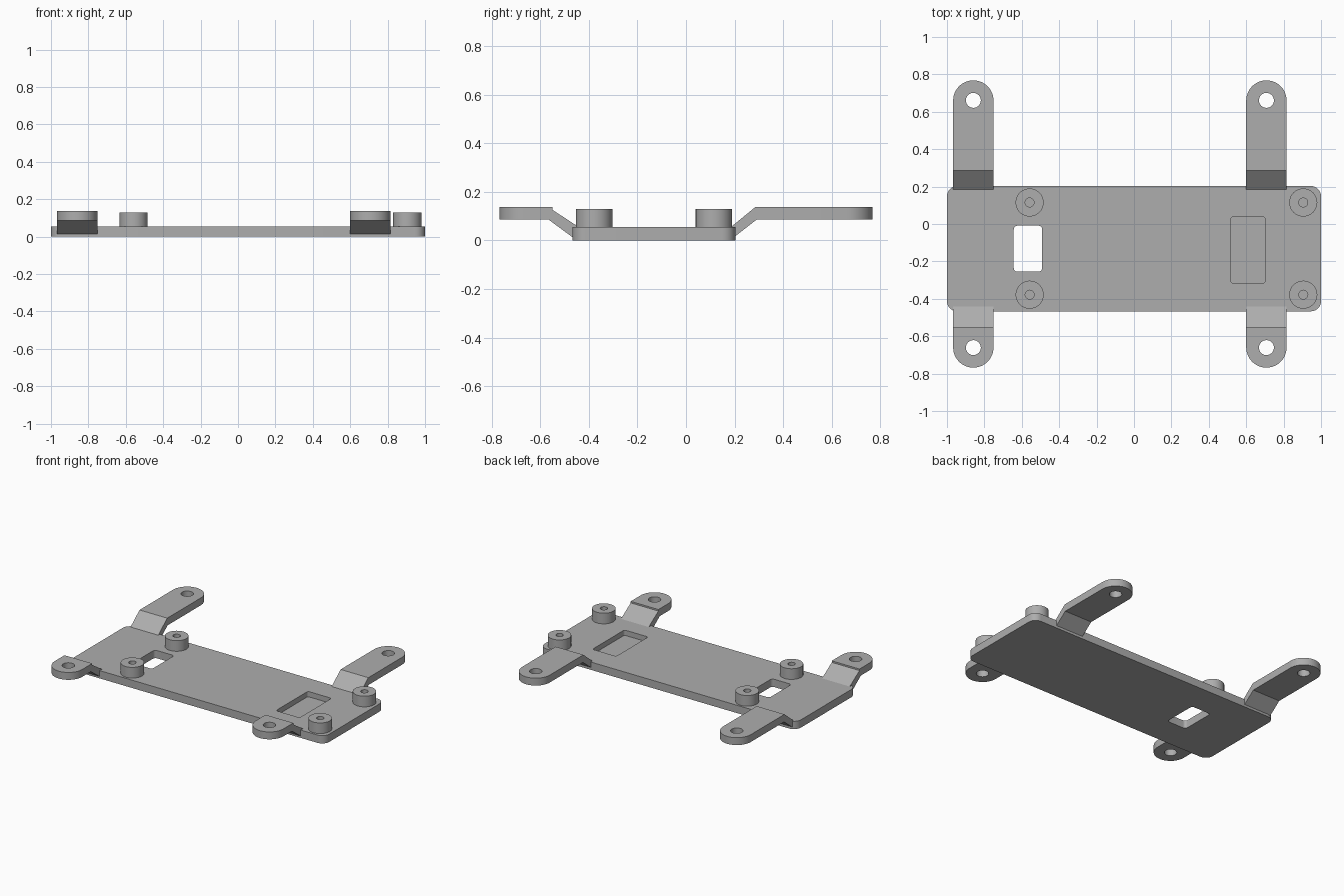
import bpy, bmesh, math

if "Cube" in bpy.data.objects:
    bpy.data.objects.remove(bpy.data.objects["Cube"])

metal = bpy.data.materials.new("grey metal")
metal.diffuse_color = (0.42, 0.42, 0.42, 1)
metal.use_nodes = True
metal.node_tree.nodes["Principled BSDF"].inputs["Base Color"].default_value = metal.diffuse_color


def prism(name, points, vector):
    """Solid made by sweeping a closed 3D polygon along a vector."""
    bm = bmesh.new()
    face = bm.faces.new([bm.verts.new(p) for p in points])
    swept = bmesh.ops.extrude_face_region(bm, geom=[face])["geom"]
    bmesh.ops.translate(bm, vec=vector, verts=[v for v in swept if isinstance(v, bmesh.types.BMVert)])
    bmesh.ops.recalc_face_normals(bm, faces=bm.faces)
    mesh = bpy.data.meshes.new(name)
    bm.to_mesh(mesh)
    bm.free()
    mesh.materials.append(metal)
    ob = bpy.data.objects.new(name, mesh)
    bpy.context.collection.objects.link(ob)
    return ob


def rounded_box(name, x0, x1, y0, y1, z0, z1, r, steps=8):
    corners = [(x1 - r, y1 - r), (x0 + r, y1 - r), (x0 + r, y0 + r), (x1 - r, y0 + r)]
    pts = []
    for i, (cx, cy) in enumerate(corners):
        for k in range(steps + 1):
            a = math.pi / 2 * (i + k / steps)
            pts.append((cx + r * math.cos(a), cy + r * math.sin(a), z0))
    return prism(name, pts, (0, 0, z1 - z0))


def cylinder(name, x, y, z0, z1, r, n=40):
    pts = [(x + r * math.cos(2 * math.pi * i / n), y + r * math.sin(2 * math.pi * i / n), z0) for i in range(n)]
    return prism(name, pts, (0, 0, z1 - z0))


def boolean(ob, tool, operation="DIFFERENCE"):
    mod = ob.modifiers.new("cut", "BOOLEAN")
    mod.operation, mod.solver, mod.object = operation, "EXACT", tool
    bpy.context.view_layer.objects.active = ob
    bpy.ops.object.modifier_apply(modifier=mod.name)
    bpy.data.objects.remove(tool, do_unlink=True)


def smooth(ob):
    bpy.ops.object.select_all(action="DESELECT")
    ob.select_set(True)
    bpy.context.view_layer.objects.active = ob
    bpy.ops.object.shade_smooth_by_angle(angle=math.radians(30))


# Base plate with a through window and a shallow pocket
plate = rounded_box("base_plate", -1, 1, -0.467, 0.203, 0, 0.055, 0.055)
boolean(plate, rounded_box("window_cutter", -0.643, -0.491, -0.255, -0.009, -0.1, 0.2, 0.02))
boolean(plate, rounded_box("pocket_cutter", 0.517, 0.702, -0.317, 0.039, 0.018, 0.2, 0.015))
smooth(plate)

# Standoffs with blind screw holes
for x in (-0.558, 0.905):
    for y in (-0.378, 0.115):
        boss = cylinder("standoff", x, y, 0.05, 0.13, 0.075)
        boolean(boss, cylinder("screw_cutter", x, y, 0.056, 0.2, 0.024, 24))
        smooth(boss)

# Mounting arms: bent side profile, trimmed to a round end, with a hole
BACK = [(0.185, 0.015), (0.2, 0.015), (0.29, 0.085), (0.8, 0.085), (0.8, 0.137), (0.285, 0.137), (0.185, 0.055)]
FRONT = [(-0.44, 0.015), (-0.47, 0.015), (-0.565, 0.085), (-0.8, 0.085), (-0.8, 0.137),
         (-0.55, 0.137), (-0.55, 0.126), (-0.44, 0.054)]
HALF = 0.108
for x in (-0.859, 0.708):
    for name, profile, side in (("back_arm", BACK, 1), ("front_arm", FRONT, -1)):
        arm = prism(name, [(x - HALF, y, z) for y, z in profile], (2 * HALF, 0, 0))
        # Trim outline: wide at the root, semicircle at the tip
        trim = [(x + HALF * math.cos(math.pi * k / 24),
                 side * (0.66 + HALF * math.sin(math.pi * k / 24)), -0.1) for k in range(25)]
        trim += [(x - HALF, side * 0.1, -0.1), (x + HALF, side * 0.1, -0.1)]
        boolean(arm, prism("trim_cutter", trim, (0, 0, 0.5)), "INTERSECT")
        boolean(arm, cylinder("bolt_cutter", x, side * 0.661, -0.1, 0.4, 0.04, 32))
        smooth(arm)
